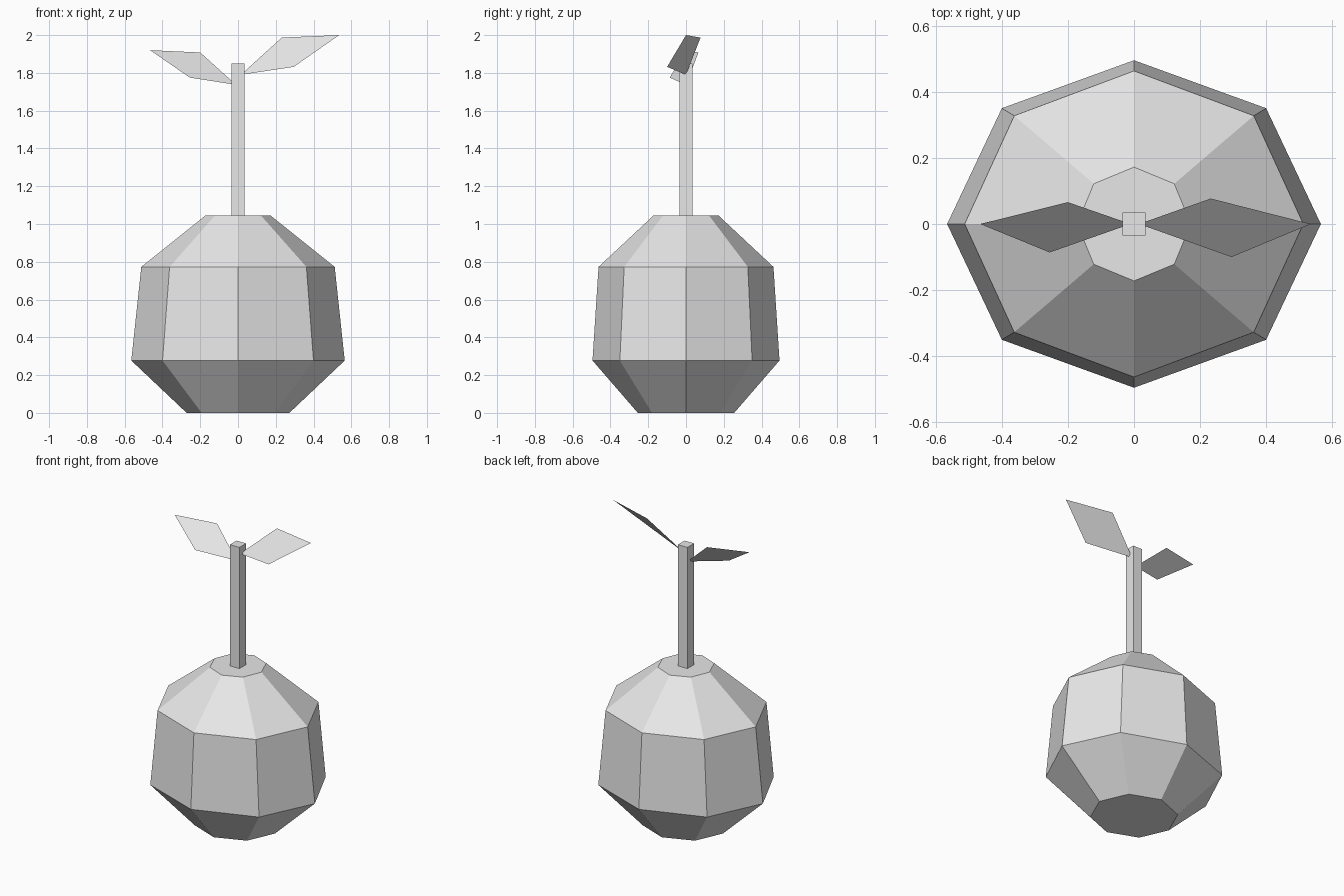
import bpy, bmesh, math

if "Cube" in bpy.data.objects:
    bpy.data.objects.remove(bpy.data.objects["Cube"])

grey = bpy.data.materials.new("plain_grey")
grey.diffuse_color = (0.8, 0.8, 0.8, 1)
grey.use_nodes = True
grey.node_tree.nodes["Principled BSDF"].inputs["Base Color"].default_value = grey.diffuse_color


def finish(name, bm, closed=True):
    if closed:
        bmesh.ops.recalc_face_normals(bm, faces=bm.faces)
    mesh = bpy.data.meshes.new(name)
    bm.to_mesh(mesh)
    bm.free()
    mesh.materials.append(grey)
    obj = bpy.data.objects.new(name, mesh)
    bpy.context.collection.objects.link(obj)


def loft(name, rings, sides, phase=0.0):
    """Closed solid through elliptical rings given as (z, x radius, y radius)."""
    bm = bmesh.new()
    loops = []
    for z, rx, ry in rings:
        angles = [phase + math.tau * i / sides for i in range(sides)]
        loops.append([bm.verts.new((rx * math.cos(a), ry * math.sin(a), z)) for a in angles])
    for low, high in zip(loops, loops[1:]):
        for i in range(sides):
            j = (i + 1) % sides
            bm.faces.new((low[i], low[j], high[j], high[i]))
    bm.faces.new(loops[0][::-1])
    bm.faces.new(loops[-1])
    finish(name, bm)


def leaf(name, points):
    """Single flat leaf, facing up."""
    bm = bmesh.new()
    face = bm.faces.new([bm.verts.new(p) for p in points])
    face.normal_update()
    if face.normal.z < 0:
        face.normal_flip()
    finish(name, bm, closed=False)


# Eight-sided fruit body, slightly wider than deep
loft("fruit_body", [(0, 0.272, 0.255), (0.277, 0.565, 0.495),
                    (0.773, 0.512, 0.463), (1.045, 0.172, 0.172)], 8)

# Square stem
r = 0.035 * math.sqrt(2)
loft("stem", [(1.04, r, r), (1.85, r, r)], 4, math.pi / 4)

# Two leaves: base, front corner, tip, back corner
leaf("right_leaf", [(0.015, 0, 1.79), (0.295, -0.10, 1.832),
                    (0.535, 0, 2.0), (0.232, 0.077, 1.987)])
leaf("left_leaf", [(-0.01, 0, 1.737), (-0.255, -0.086, 1.775),
                   (-0.465, 0, 1.92), (-0.20, 0.066, 1.908)])
